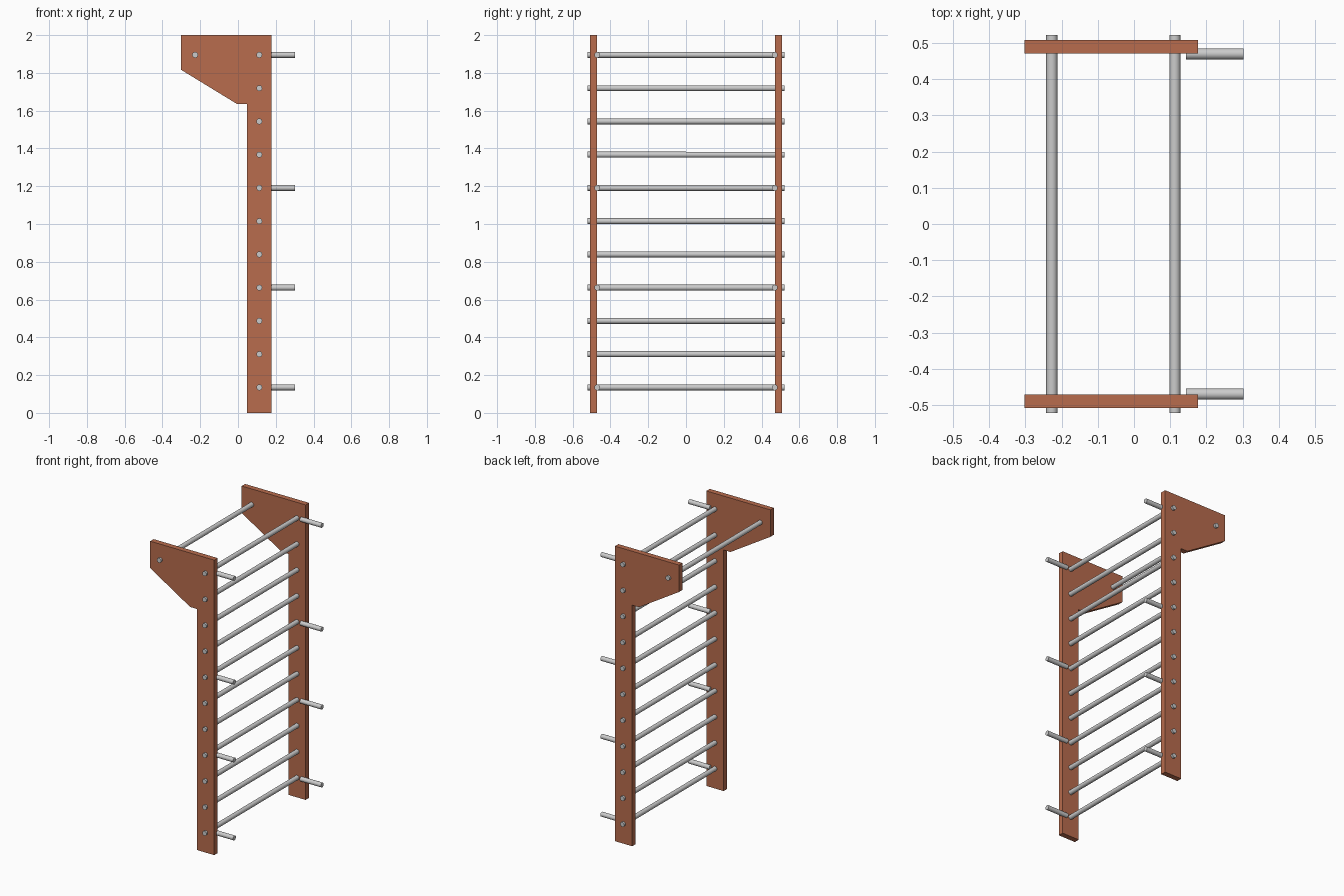
import bpy, bmesh
from math import pi
from mathutils import Vector

if "Cube" in bpy.data.objects:
    bpy.data.objects.remove(bpy.data.objects["Cube"])

wood = bpy.data.materials.new("painted_wood")
wood.diffuse_color = (0.48, 0.15, 0.075, 1)
wood.use_nodes = True
wood.node_tree.nodes["Principled BSDF"].inputs["Base Color"].default_value = wood.diffuse_color

R = 0.0155


def rod(name, a, b):
    """Smooth-sided round bar from a to b."""
    a, b = Vector(a), Vector(b)
    bpy.ops.mesh.primitive_cylinder_add(vertices=32, radius=R, depth=(b - a).length, location=(a + b) / 2)
    ob = bpy.context.object
    ob.name = name
    ob.rotation_euler = (b - a).to_track_quat('Z', 'Y').to_euler()
    bpy.ops.object.shade_smooth_by_angle(angle=pi / 6)
    return ob


def panel(name, y0, y1, profile):
    """Flat board: x-z profile extruded from y0 to y1."""
    bm = bmesh.new()
    face = bm.faces.new([bm.verts.new((x, y0, z)) for x, z in profile])
    ext = bmesh.ops.extrude_face_region(bm, geom=[face])
    verts = [v for v in ext["geom"] if isinstance(v, bmesh.types.BMVert)]
    bmesh.ops.translate(bm, verts=verts, vec=(0, y1 - y0, 0))
    bmesh.ops.recalc_face_normals(bm, faces=bm.faces)
    me = bpy.data.meshes.new(name)
    bm.to_mesh(me)
    bm.free()
    me.materials.append(wood)
    bpy.context.collection.objects.link(bpy.data.objects.new(name, me))


# Side boards with the overhanging top bracket
profile = [(0.048, 0), (0.177, 0), (0.177, 2), (-0.3025, 2),
           (-0.3025, 1.817), (-0.003, 1.634), (0.048, 1.634)]
for side, s in (("front", -1), ("back", 1)):
    panel(f"{side}_side_board", s * 0.4715, s * 0.508, profile)

# Ladder rungs and the pull-up bar
heights = [0.135 + 0.176 * i for i in range(11)]
for i, z in enumerate(heights):
    rod(f"rung_{i + 1}", (0.113, -0.522, z), (0.113, 0.522, z))
rod("pull_up_bar", (-0.227, -0.522, heights[-1]), (-0.227, 0.522, heights[-1]))

# Wall mounting pegs, half sunk into the inner faces of the boards
for side, s in (("front", -1), ("back", 1)):
    for i in (0, 3, 6, 10):
        rod(f"{side}_wall_peg_{i + 1}", (0.144, s * 0.47, heights[i]), (0.3025, s * 0.47, heights[i]))
